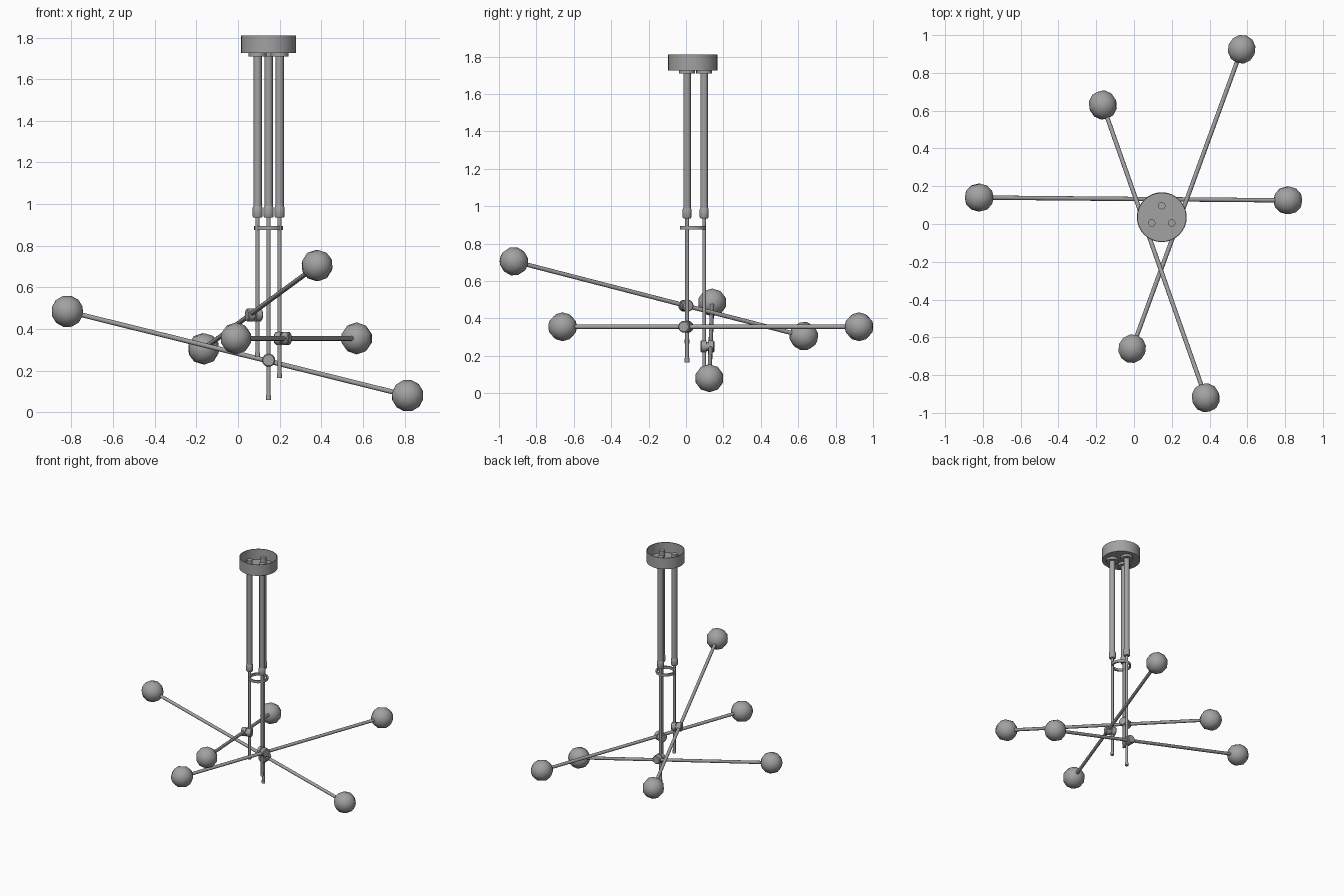
import bpy, math
from mathutils import Vector

cube = bpy.data.objects.get("Cube")
if cube:
    bpy.data.objects.remove(cube)

grey = bpy.data.materials.new("satin_grey")
grey.use_nodes = True
COLOUR = (0.36, 0.36, 0.36, 1)
grey.diffuse_color = COLOUR
grey.node_tree.nodes["Principled BSDF"].inputs["Base Color"].default_value = COLOUR

CX, CY = 0.147, 0.036
UP = Vector((0, 0, 1))


def finish(ob, name, angle=40):
    ob.name = name
    ob.data.materials.append(grey)
    bpy.context.view_layer.objects.active = ob
    ob.select_set(True)
    bpy.ops.object.shade_smooth_by_angle(angle=math.radians(angle))
    ob.select_set(False)
    return ob


def lathe(name, profile, origin, axis=UP, sides=16):
    """Spin (radius, height) points around an axis; zero radius closes an end."""
    verts, faces = [], []
    for r, h in profile:
        for i in range(sides):
            a = 2 * math.pi * i / sides
            verts.append((r * math.cos(a), r * math.sin(a), h))
    for k in range(len(profile) - 1):
        for i in range(sides):
            j = (i + 1) % sides
            faces.append((k * sides + i, k * sides + j,
                          (k + 1) * sides + j, (k + 1) * sides + i))
    mesh = bpy.data.meshes.new(name)
    mesh.from_pydata(verts, [], faces)
    ob = bpy.data.objects.new(name, mesh)
    bpy.context.collection.objects.link(ob)
    # merge the points that meet on the axis
    import bmesh
    bm = bmesh.new()
    bm.from_mesh(mesh)
    bmesh.ops.remove_doubles(bm, verts=bm.verts, dist=1e-5)
    bmesh.ops.recalc_face_normals(bm, faces=bm.faces)
    bm.to_mesh(mesh)
    bm.free()
    ob.location = origin
    ob.rotation_euler = axis.to_track_quat('Z', 'Y').to_euler()
    return finish(ob, name)


def rod(name, start, end, radius, sides=12):
    start, end = Vector(start), Vector(end)
    d = end - start
    n = d.length
    return lathe(name, [(0, 0), (radius, 0), (radius, n), (0, n)], start, d, sides)


# Ceiling cup, open at the top
lathe("ceiling_cup", [(0, 1.725), (0.132, 1.725), (0.132, 1.81),
                      (0.127, 1.81), (0.127, 1.731), (0, 1.731)],
      (CX, CY, 0), sides=32)

# Flat ring holding the three rods together
lathe("spacer_ring", [(0.058, 0.876), (0.069, 0.876), (0.069, 0.895),
                      (0.058, 0.895), (0.058, 0.876)], (CX, CY, 0), sides=24)

# Each stem: name, angle, rod bottom, hub height, two lamp positions
stems = [
    ("left", -30, 0.165, 0.355, (0.57, 0.925, 0.355), (-0.01, -0.66, 0.355)),
    ("back", 90, 0.06, 0.25, (-0.82, 0.14, 0.485), (0.815, 0.125, 0.08)),
    ("right", 210, 0.265, 0.468, (0.38, -0.92, 0.705), (-0.165, 0.63, 0.305)),
]

for name, angle, bottom, hub_z, lamp_a, lamp_b in stems:
    a = math.radians(angle)
    x, y = CX + 0.061 * math.cos(a), CY + 0.061 * math.sin(a)

    # Hanging pipe, its flange, bottom collar, thin rod and end cap
    rod(name + "_pipe", (x, y, 0.96), (x, y, 1.785), 0.02)
    rod(name + "_flange", (x, y, 1.708), (x, y, 1.728), 0.043, 16)
    lathe(name + "_collar", [(0, 0.935), (0.02, 0.935), (0.024, 0.942),
                             (0.024, 0.982), (0.02, 0.99), (0, 0.99)], (x, y, 0))
    rod(name + "_thin_rod", (x, y, bottom), (x, y, 0.95), 0.01)
    rod(name + "_end_cap", (x, y, bottom), (x, y, bottom + 0.022), 0.0125)

    # Arm with a lamp ball at each end
    p, q = Vector(lamp_a), Vector(lamp_b)
    arm = (q - p).normalized()
    rod(name + "_arm", p, q, 0.0115)
    for tag, centre, out in (("first", p, -arm), ("second", q, arm)):
        bpy.ops.mesh.primitive_uv_sphere_add(
            segments=10, ring_count=6, radius=0.077, location=centre,
            rotation=out.to_track_quat('Z', 'Y').to_euler())
        finish(bpy.context.object, name + "_" + tag + "_lamp_ball", 60)

    # Swivel hub reaching from the rod across to the arm
    pivot = Vector((x, y, hub_z))
    side = UP.cross(arm).normalized()
    reach = (p - pivot).dot(side)
    if reach < 0:
        side, reach = -side, -reach
    mid = pivot + side * reach / 2
    lathe(name + "_swivel_hub",
          [(0, -0.037), (0.027, -0.037), (0.032, -0.032), (0.032, -0.004),
           (0.024, -0.003), (0.024, 0.003), (0.032, 0.004), (0.032, 0.032),
           (0.027, 0.037), (0, 0.037)], mid, side, 14)
